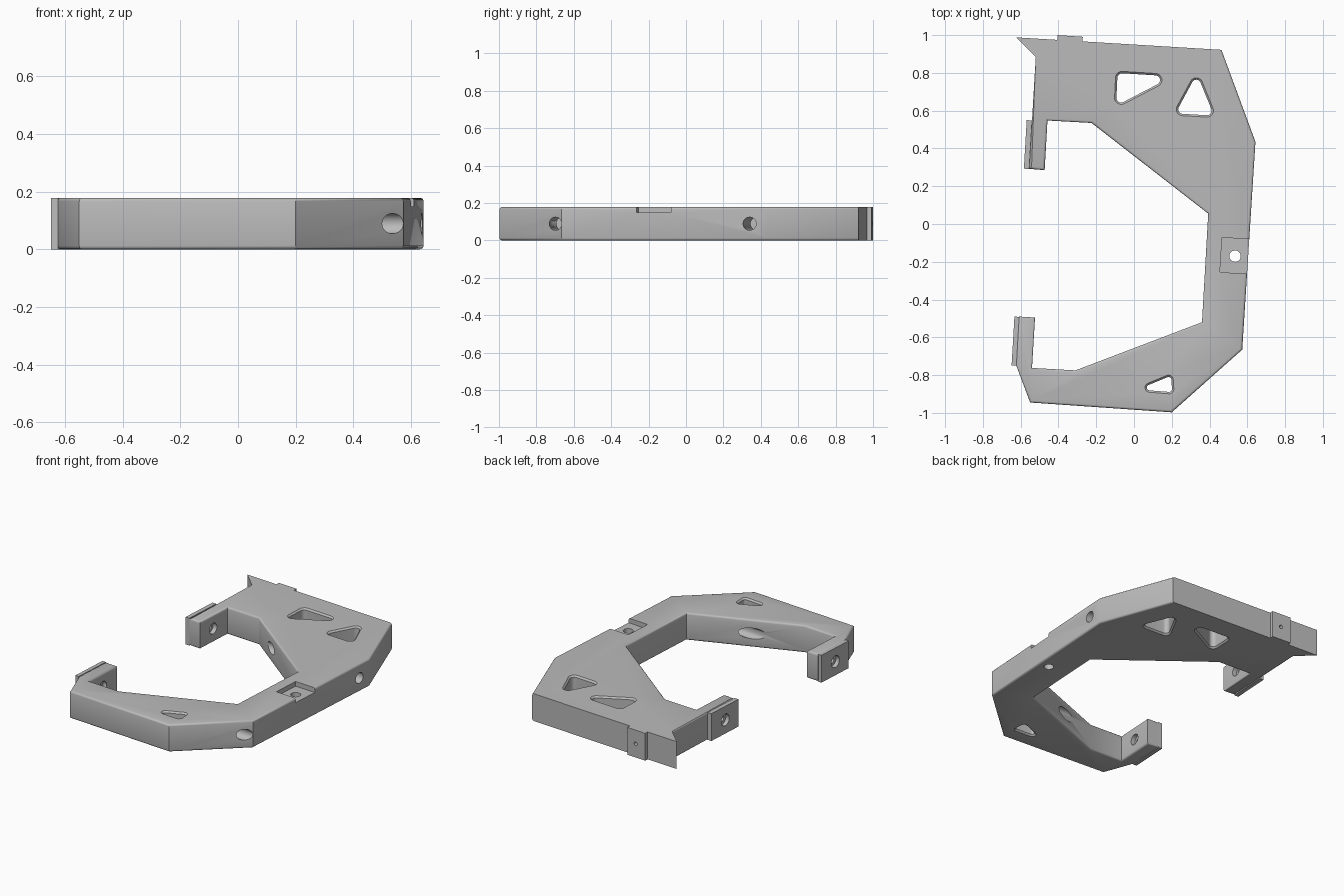
import bpy, bmesh, math
from mathutils import Vector

old = bpy.data.objects.get("Cube")
if old:
    bpy.data.objects.remove(old, do_unlink=True)

H = 0.178          # thickness of the frame
SLOPE = -0.064     # skew of the cross bores in plan

grey = bpy.data.materials.new("mid grey")
grey.use_nodes = True
colour = (0.5, 0.5, 0.5, 1)
grey.diffuse_color = colour
grey.node_tree.nodes["Principled BSDF"].inputs["Base Color"].default_value = colour


def loft(name, rings, soft=None, width=0.012):
    """Capped solid through equal rings; soft(i) picks cap edges to round."""
    bm = bmesh.new()
    rows = [[bm.verts.new(p) for p in ring] for ring in rings]
    n = len(rows[0])
    for a, b in zip(rows, rows[1:]):
        for i in range(n):
            j = (i + 1) % n
            bm.faces.new((a[i], a[j], b[j], b[i]))
    bm.faces.new(rows[0][::-1])
    bm.faces.new(rows[-1])
    bmesh.ops.recalc_face_normals(bm, faces=bm.faces[:])
    if soft:
        edges = [bm.edges.get((row[i], row[(i + 1) % n]))
                 for row in (rows[0], rows[-1]) for i in range(n) if soft(i)]
        bmesh.ops.bevel(bm, geom=edges, offset=width, segments=3,
                        profile=0.5, affect='EDGES')
    mesh = bpy.data.meshes.new(name)
    bm.to_mesh(mesh)
    bm.free()
    mesh.materials.append(grey)
    obj = bpy.data.objects.new(name, mesh)
    bpy.context.collection.objects.link(obj)
    return obj


def prism(name, points, z0=0, z1=H, soft=None):
    return loft(name, [[(x, y, z) for x, y in points] for z in (z0, z1)], soft)


def rounded(centres, r, steps=8):
    """Rounded outline around counter-clockwise corner centres."""
    pts = []
    n = len(centres)
    for i in range(n):
        p, c, q = (Vector(centres[(i + k) % n]) for k in (-1, 0, 1))
        a0 = math.atan2((c - p).y, (c - p).x) - math.pi / 2
        a1 = math.atan2((q - c).y, (q - c).x) - math.pi / 2
        sweep = (a1 - a0) % math.tau
        for s in range(steps + 1):
            a = a0 + sweep * s / steps
            pts.append((c.x + r * math.cos(a), c.y + r * math.sin(a)))
    return pts


def window(centres, r):
    """Cutter with flared rims at top and bottom."""
    levels = [(-0.01, 0.01), (0, 0.01), (0.01, 0),
              (H - 0.01, 0), (H, 0.01), (H + 0.01, 0.01)]
    return loft("window_cutter", [[(x, y, z) for x, y in rounded(centres, r + f)]
                                  for z, f in levels])


def bore(origin, axis, profile, sides=32):
    """Stepped round cutter; profile holds distance and radius pairs."""
    axis = Vector(axis).normalized()
    u = axis.orthogonal().normalized()
    v = axis.cross(u)
    rings = []
    for d, r in profile:
        c = Vector(origin) + axis * d
        rings.append([c + r * (u * math.cos(a) + v * math.sin(a))
                      for a in (math.tau * i / sides for i in range(sides))])
    return loft("bore_cutter", rings)


def cut(obj, cutters):
    for c in cutters:
        mod = obj.modifiers.new("cut", 'BOOLEAN')
        mod.operation = 'DIFFERENCE'
        mod.solver = 'EXACT'
        mod.object = c
        bpy.context.view_layer.objects.active = obj
        bpy.ops.object.modifier_apply(modifier=mod.name)


# Frame: C-shaped plate, rounded rims except along the mounting edge
outline = [(-0.55, -0.945), (0.2, -0.997), (0.573, -0.665), (0.643, 0.435),
           (0.463, 0.922), (-0.625, 0.988), (-0.52, 0.885), (-0.555, 0.292),
           (-0.473, 0.285), (-0.458, 0.548), (-0.225, 0.535), (0.393, 0.055),
           (0.36, -0.52), (-0.31, -0.775), (-0.54, -0.762), (-0.524, -0.495),
           (-0.61, -0.49), (-0.625, -0.745)]
frame = prism("frame", outline, soft=lambda i: i not in (4, 5))

# Contact pads on the two arm tips and the locating tab at the back
upper_pad = prism("upper_arm_pad", [(-0.583, 0.293), (-0.555, 0.291),
                                    (-0.54, 0.548), (-0.568, 0.55)])
lower_pad = prism("lower_arm_pad", [(-0.648, -0.748), (-0.623, -0.75),
                                    (-0.608, -0.492), (-0.633, -0.49)])
tab = prism("back_tab", [(-0.273, 0.955), (-0.271, 0.991),
                         (-0.405, 1.0), (-0.407, 0.963)])

# Lightening windows
windows = [window([(-0.063, 0.773), (-0.068, 0.668), (0.113, 0.762)], 0.025),
           window([(0.33, 0.74), (0.258, 0.607), (0.387, 0.6)], 0.024),
           window([(0.183, -0.825), (0.083, -0.866), (0.186, -0.874)], 0.015)]

# Cross bores: wide through the body, narrow through the arm, wide in the pad
k = math.hypot(1, SLOPE)


def cross_bore(x, y, arm_inner, pad_back):
    steps = [(x + 0.08, 0.035), (arm_inner - 0.03, 0.035), (arm_inner - 0.03, 0.018),
             (pad_back, 0.018), (pad_back, 0.038), (pad_back - 0.1, 0.038)]
    return bore((x, y, H / 2), (-1, -SLOPE, 0), [((x - px) * k, r) for px, r in steps])


upper_bore = cross_bore(0.64, 0.34, -0.465, -0.55)
lower_bore = cross_bore(0.57, -0.7, -0.53, -0.615)

# Square seat with a vertical hole on the spine
seat = prism("seat_cutter", [(0.455, -0.255), (0.7, -0.27),
                             (0.7, -0.086), (0.466, -0.072)], H - 0.03, H + 0.02)
seat_hole = bore((0.535, -0.17, -0.05), (0, 0, 1), [(0, 0.03), (0.3, 0.03)])
tab_hole = bore((-0.338, 1.05, H / 2), (-SLOPE, -1, 0), [(0, 0.012), (0.13, 0.012)])

cutters = windows + [upper_bore, lower_bore, seat, seat_hole, tab_hole]
cut(frame, cutters)
cut(upper_pad, [upper_bore])
cut(lower_pad, [lower_bore])
cut(tab, [tab_hole])
for c in cutters:
    bpy.data.objects.remove(c, do_unlink=True)

# Smooth rounded rims and bores, keep creases crisp
bpy.ops.object.select_all(action='DESELECT')
for obj in (frame, upper_pad, lower_pad, tab):
    obj.select_set(True)
bpy.context.view_layer.objects.active = frame
bpy.ops.object.shade_smooth_by_angle(angle=math.radians(32))
